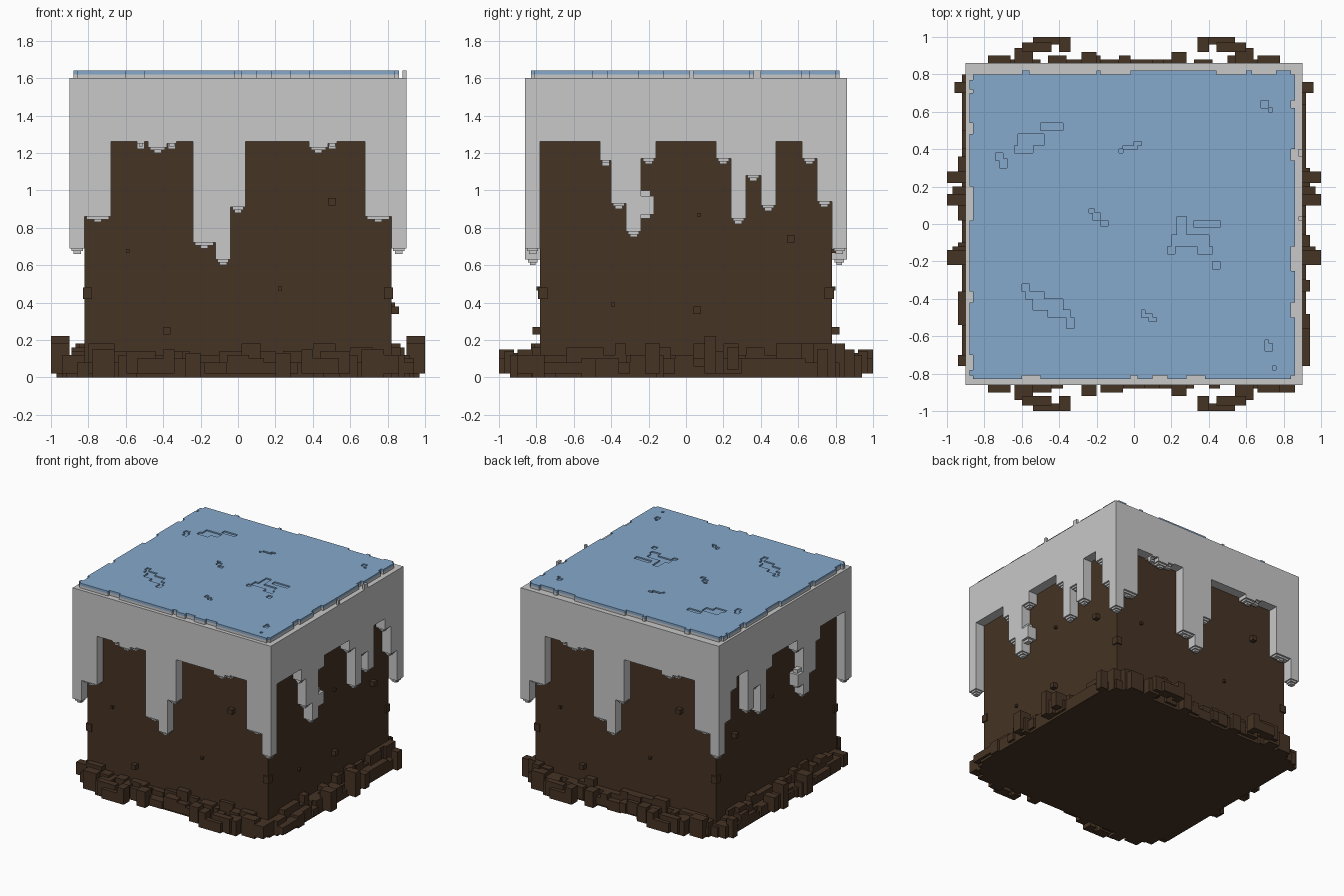
import bpy, bmesh, random
from mathutils import Matrix

random.seed(4)


def material(name, rgb):
    m = bpy.data.materials.new(name)
    m.diffuse_color = (*rgb, 1)
    return m


SOIL = material("dark brown soil", (0.061, 0.033, 0.018))
SNOW = material("pale grey snow", (0.58, 0.58, 0.58))
ICE = material("soft blue ice", (0.235, 0.395, 0.60))


def boxes(name, mat, items):
    """One object made of axis-aligned boxes (x0, x1, y0, y1, z0, z1)."""
    bm = bmesh.new()
    for x0, x1, y0, y1, z0, z1 in items:
        mid = Matrix.Translation(((x0 + x1) / 2, (y0 + y1) / 2, (z0 + z1) / 2))
        size = Matrix.Diagonal((abs(x1 - x0), abs(y1 - y0), abs(z1 - z0), 1))
        bmesh.ops.create_cube(bm, size=1, matrix=mid @ size)
    me = bpy.data.meshes.new(name)
    bm.to_mesh(me)
    bm.free()
    me.materials.append(mat)
    ob = bpy.data.objects.new(name, me)
    bpy.context.collection.objects.link(ob)
    return ob


def flip(b, sx, sy):
    xs, ys = sorted((b[0] * sx, b[1] * sx)), sorted((b[2] * sy, b[3] * sy))
    return (*xs, *ys, b[4], b[5])


def snap(lo, hi):
    return round(random.uniform(lo, hi) / 0.02) * 0.02


# soil block
boxes("soil_block", SOIL, [(-0.82, 0.82, -0.78, 0.78, 0, 1.3)])

# small cubes sticking out of the soil walls: position along wall, height, size
pebbles = []
for a, z, s in [(-0.59, 0.675, 0.02), (0.5, 0.94, 0.04), (0.225, 0.475, 0.02), (-0.38, 0.25, 0.04)]:
    b = (a - s / 2, a + s / 2, -0.78 - s, -0.77, z - s / 2, z + s / 2)
    pebbles += [b, flip(b, -1, -1)]
for a, z, s in [(0.07, 0.87, 0.02), (0.56, 0.74, 0.04), (-0.39, 0.39, 0.02), (0.06, 0.36, 0.04)]:
    pebbles.append((0.81, 0.82 + s, a - s / 2, a + s / 2, z - s / 2, z + s / 2))
    if z > 0.7:
        pebbles.append(flip(pebbles[-1], -1, 1))
# chips on the vertical corners
for sx in (-1, 1):
    for sy in (-1, 1):
        pebbles.append(flip((0.78, 0.83, 0.74, 0.79, 0.42, 0.48), sx, sy))
boxes("soil_pebbles", SOIL, pebbles)

# rubble skirt around the foot
rubble = [(-0.92, 0.92, -0.7, 0.7, 0, 0.06), (-0.78, 0.78, -0.86, 0.86, 0, 0.06),
          (-0.86, 0.86, -0.82, 0.82, 0, 0.08)]
arch = [(0.36, 0.54, 0.96, 1.0, 0.02, 0.10), (0.44, 0.60, 0.92, 0.97, 0.02, 0.14),
        (0.54, 0.64, 0.84, 0.94, 0.0, 0.12), (0.66, 0.78, 0.82, 0.9, 0.0, 0.15),
        (0.20, 0.28, 0.84, 0.92, 0.0, 0.13), (0.34, 0.40, 0.92, 1.0, 0.02, 0.15)]
ends = [(0.9, 1.0, 0.22, 0.28, 0.04, 0.16), (0.9, 1.0, 0.10, 0.16, 0.02, 0.22),
        (0.9, 0.97, 0.14, 0.2, 0.02, 0.14), (0.9, 1.0, -0.22, -0.14, 0.02, 0.18),
        (0.9, 0.97, -0.16, -0.12, 0.0, 0.12), (0.9, 0.96, 0.70, 0.76, 0.0, 0.15)]
for sx in (-1, 1):
    rubble += [flip(b, sx, s) for b in arch for s in (-1, 1)]
    rubble += [flip(b, sx, 1) for b in ends]
for sign in (-1, 1):
    for reach, length, side in [(0.88, 0.8, "y"), (0.92, 0.76, "x")]:
        for row in range(2):
            t = -length
            while t < length - 0.05:
                w = snap(0.04, 0.12)
                out = reach + snap(-0.02, 0.02) - row * 0.05
                z0 = 0 if row else snap(0, 0.03)
                top = snap(0.07, 0.12) if row == 0 else snap(0.11, 0.18)
                inner = 0.76 if side == "y" else 0.8
                if side == "y":
                    rubble.append(flip((t, t + w, inner, out, z0, top), 1, sign))
                else:
                    rubble.append(flip((inner, out, t, t + w, z0, top), sign, 1))
                t += w
boxes("soil_rubble", SOIL, rubble)

# snow cap
boxes("snow_cap", SNOW, [(-0.9, 0.9, -0.86, 0.86, 1.26, 1.6)])

# drips: start, end, lowest z of the main piece
front = [(-0.9, -0.82, 0.69), (-0.82, -0.68, 0.86), (-0.24, -0.12, 0.72), (-0.12, -0.04, 0.63),
         (-0.04, 0.04, 0.91), (0.68, 0.82, 0.86), (0.82, 0.9, 0.69),
         (-0.54, -0.50, 1.25), (-0.48, -0.38, 1.23), (-0.38, -0.33, 1.25),
         (0.38, 0.48, 1.23), (0.48, 0.53, 1.25)]
right = [(-0.86, -0.78, 0.69), (-0.46, -0.40, 1.16), (-0.40, -0.32, 0.93), (-0.32, -0.24, 0.78),
         (-0.24, -0.16, 1.17), (0.16, 0.24, 1.17), (0.24, 0.32, 0.85), (0.32, 0.40, 1.08),
         (0.40, 0.48, 0.92), (0.62, 0.70, 1.17), (0.70, 0.78, 0.94), (0.78, 0.86, 0.69)]


def drip_pieces(a, b, z):
    """Main piece plus a stepped, crumbly tip: (start, end, inset, z0, z1)."""
    m = (a + b) / 2
    return [(a, b, 0, z, 1.27), (a + 0.01, b - 0.01, 0.015, z - 0.015, z),
            (m - 0.02, m + 0.02, 0.025, z - 0.03, z)]


front_drips, side_drips = [], []
for d in front:
    for a, b, i, z0, z1 in drip_pieces(*d):
        front_drips.append((a, b, -0.86 + i, -0.78 - i, z0, z1))
for d in right:
    for a, b, i, z0, z1 in drip_pieces(*d):
        side_drips.append((0.82 + i, 0.9 - i, a, b, z0, z1))
# knob sticking out beside the longest side drip
side_drips += [(0.82, 0.9, -0.24, -0.17, 0.87, 0.97), (0.84, 0.88, -0.24, -0.19, 0.85, 1.0)]
boxes("front_drips", SNOW, front_drips)
boxes("back_drips", SNOW, [flip(b, -1, -1) for b in front_drips])
boxes("right_drips", SNOW, side_drips)
boxes("left_drips", SNOW, [flip(b, -1, 1) for b in side_drips])

# ragged edge strips of the top plate
x0, x1, y0, y1 = -0.86, 0.84, -0.81, 0.80
edges = [(a, b, y1, y1 + 0.02) for a, b in
         [(-0.6, -0.56), (-0.2, -0.18), (-0.02, 0.44), (0.6, 0.63), (0.76, 0.84)]]
edges += [(a, b, y0 - 0.02, y0) for a, b in
          [(-0.86, -0.6), (-0.5, -0.02), (0.02, 0.1), (0.18, 0.28), (0.38, 0.84)]]
edges += [(x0 - 0.02, x0, a, b) for a, b in
          [(-0.81, -0.78), (-0.7, -0.42), (-0.36, 0.02), (0.2, 0.48), (0.54, 0.7), (0.72, 0.77)]]
edges += [(x1, x1 + 0.02, a, b) for a, b in
          [(-0.81, -0.5), (-0.42, -0.25), (-0.12, 0.34), (0.4, 0.62), (0.66, 0.8)]]
core = (x0, x1, y0, y1)
boxes("snow_plate", SNOW, [(*e, 1.6, 1.62) for e in [core] + edges]
      + [(0.88, 0.9, 0.36, 0.40, 1.6, 1.64), (0.88, 0.9, 0.02, 0.04, 1.6, 1.64)])
boxes("ice_edges", ICE, [(*e, 1.62, 1.64) for e in edges])
ice = boxes("ice_sheet", ICE, [(*core, 1.62, 1.64)])

# shallow stepped cracks cut in the ice: x, y, width, depth in hundredths
cracks = [(-64, 38, 10, 4), (-62, 42, 14, 6), (-50, 50, 12, 4), (-74, 34, 4, 4), (-72, 30, 4, 5),
          (-8, 38, 2, 2), (-6, 40, 8, 2), (0, 42, 4, 2), (-24, 6, 3, 2), (-22, 2, 4, 4),
          (-18, -1, 4, 3), (18, -16, 4, 4), (20, -12, 20, 6), (23, -6, 5, 10), (32, -2, 14, 4),
          (34, -16, 8, 4), (42, -24, 4, 4), (-60, -36, 4, 4), (-58, -40, 10, 4),
          (-54, -46, 16, 6), (-46, -50, 12, 4), (-36, -56, 4, 6), (4, -50, 2, 4),
          (6, -50, 4, 2), (8, -52, 4, 2), (68, 62, 4, 4), (72, 60, 2, 2), (70, -68, 4, 4),
          (70, -64, 2, 2), (74, -78, 2, 2)]
cutter = boxes("crack_cutter", ICE, [(x / 100, (x + w) / 100, y / 100, (y + h) / 100, 1.63, 1.67)
                                     for x, y, w, h in cracks])
cutter.hide_render = True
cutter.hide_set(True)
mod = ice.modifiers.new("cracks", 'BOOLEAN')
mod.operation = 'DIFFERENCE'
mod.solver = 'EXACT'
mod.use_self = True
mod.object = cutter
